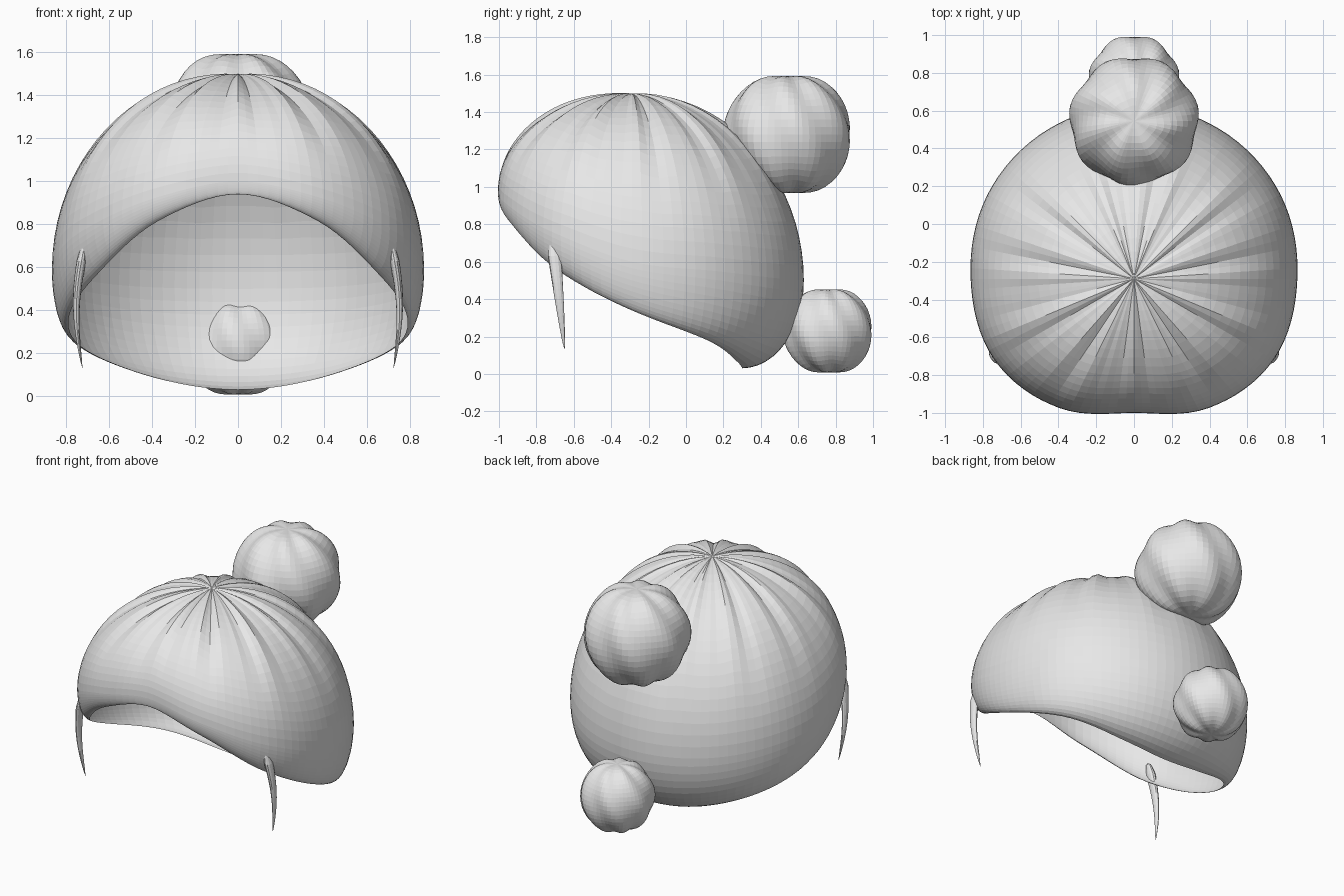
import bpy
import bmesh
from math import sin, cos, pi
from mathutils import Vector

cube = bpy.data.objects.get("Cube")
if cube:
    bpy.data.objects.remove(cube)

hair = bpy.data.materials.new("hair grey")
hair.use_nodes = True
colour = (0.8, 0.8, 0.8, 1)
hair.diffuse_color = colour
hair.node_tree.nodes["Principled BSDF"].inputs["Base Color"].default_value = colour


def loft(name, rings, start=None, end=None):
    """Skin closed rings of points, with optional pole points at the ends."""
    bm = bmesh.new()
    rows = [[bm.verts.new(p) for p in ring] for ring in rings]
    n = len(rows[0])
    for a, b in zip(rows, rows[1:]):
        for i in range(n):
            j = (i + 1) % n
            bm.faces.new((a[i], b[i], b[j], a[j]))
    for pole, row, flip in ((start, rows[0], False), (end, rows[-1], True)):
        if pole is not None:
            tip = bm.verts.new(pole)
            for i in range(n):
                tri = (tip, row[i], row[(i + 1) % n])
                bm.faces.new(tri[::-1] if flip else tri)
    mesh = bpy.data.meshes.new(name)
    bm.to_mesh(mesh)
    bm.free()
    mesh.materials.append(hair)
    obj = bpy.data.objects.new(name, mesh)
    bpy.context.collection.objects.link(obj)
    return obj


def spline(values, phi):
    """Smooth value round the head, from front (0) to back (pi), mirrored."""
    phi = phi % (2 * pi)
    last = len(values) - 1
    u = min(phi, 2 * pi - phi) / pi * last
    k = min(int(u), last - 1)
    t = u - k
    a, b, c, d = (values[last - abs(last - abs(i))] for i in range(k - 1, k + 3))
    return b + 0.5 * t * (c - a + t * (2 * a - 5 * b + 4 * c - d + t * (3 * (b - c) + d - a)))


# Hair cap: open shell swept from the crown to the widest line, then to the rim
WIDE_R = (0.71, 0.79, 0.855, 0.865, 0.895, 0.913, 0.92)
WIDE_Z = (1.0, 0.92, 0.76, 0.6, 0.55, 0.51, 0.5)
RIM_R = (0.70, 0.745, 0.775, 0.79, 0.765, 0.645, 0.59)
RIM_Z = (0.94, 0.815, 0.55, 0.34, 0.19, 0.07, 0.03)
CROWN = Vector((0, -0.29, 1.5))
SEGMENTS, UPPER, LOWER = 96, 20, 12


def cap_point(phi, step):
    wide_r, wide_z = spline(WIDE_R, phi), spline(WIDE_Z, phi)
    if step <= UPPER:
        s = step / UPPER * pi / 2
        r, z = wide_r * sin(s), wide_z + (CROWN.z - wide_z) * cos(s)
        # Combed strands, strongest near the crown
        z += 0.014 * sin(2 * s) * cos(s) * (cos(16 * phi) + 0.6 * cos(27 * phi))
    else:
        s = (step - UPPER) / LOWER * pi / 2
        r = wide_r - (wide_r - spline(RIM_R, phi)) * (1 - cos(s))
        z = wide_z - (wide_z - spline(RIM_Z, phi)) * sin(s)
    return (r * sin(phi), CROWN.y - r * cos(phi), z)


angles = [2 * pi * i / SEGMENTS for i in range(SEGMENTS)]
loft("hair_cap", [[cap_point(a, k) for a in angles]
                  for k in range(1, UPPER + LOWER + 1)], start=CROWN)


# Buns: twisted, lobed balls with a dimple at each pole
def bun(name, centre, width, height, lobes=7, segments=56, rows=26):
    centre = Vector(centre)
    rings = []
    for k in range(1, rows):
        t = pi * k / rows
        ring = []
        for i in range(segments):
            a = 2 * pi * i / segments
            wave = cos(lobes * (a + 0.5 * cos(t)))
            r = width * sin(t) * (1 + 0.03 * wave)
            z = height * (cos(t) - 0.07 * cos(t) ** 15 + 0.03 * cos(t) * sin(2 * t) ** 2 * wave)
            ring.append(centre + Vector((r * sin(a), -r * cos(a), z)))
        rings.append(ring)
    dip = Vector((0, 0, height * 0.93))
    loft(name, rings, centre + dip, centre - dip)


bun("upper_bun", (0, 0.545, 1.28), 0.338, 0.335)
bun("lower_bun", (0, 0.76, 0.23), 0.236, 0.238)


# Side locks: flattened tapering strands hanging in front of the ears
def lock(name, side):
    rings, rows = [], 16
    for k in range(rows + 1):
        t = k / rows
        centre = Vector((side * (0.715 + 0.032 * sin(pi * t) + 0.01 * t),
                         -0.71 + 0.06 * t, 0.70 - 0.565 * t))
        size = min(1, 0.5 + 4 * t) * (1 - t) ** 0.7 + 0.04
        rings.append([centre + Vector((0.024 * size * cos(a), 0.038 * size * sin(a), 0))
                      for a in (-2 * pi * i / 12 for i in range(12))])
    rings = [[Vector(p) for p in ring[::-1]] for ring in rings]
    top = Vector((side * 0.714, -0.712, 0.713))
    tip = Vector((side * 0.725, -0.65, 0.13))
    loft(name, rings, top, tip)


lock("left_lock", 1)
lock("right_lock", -1)
